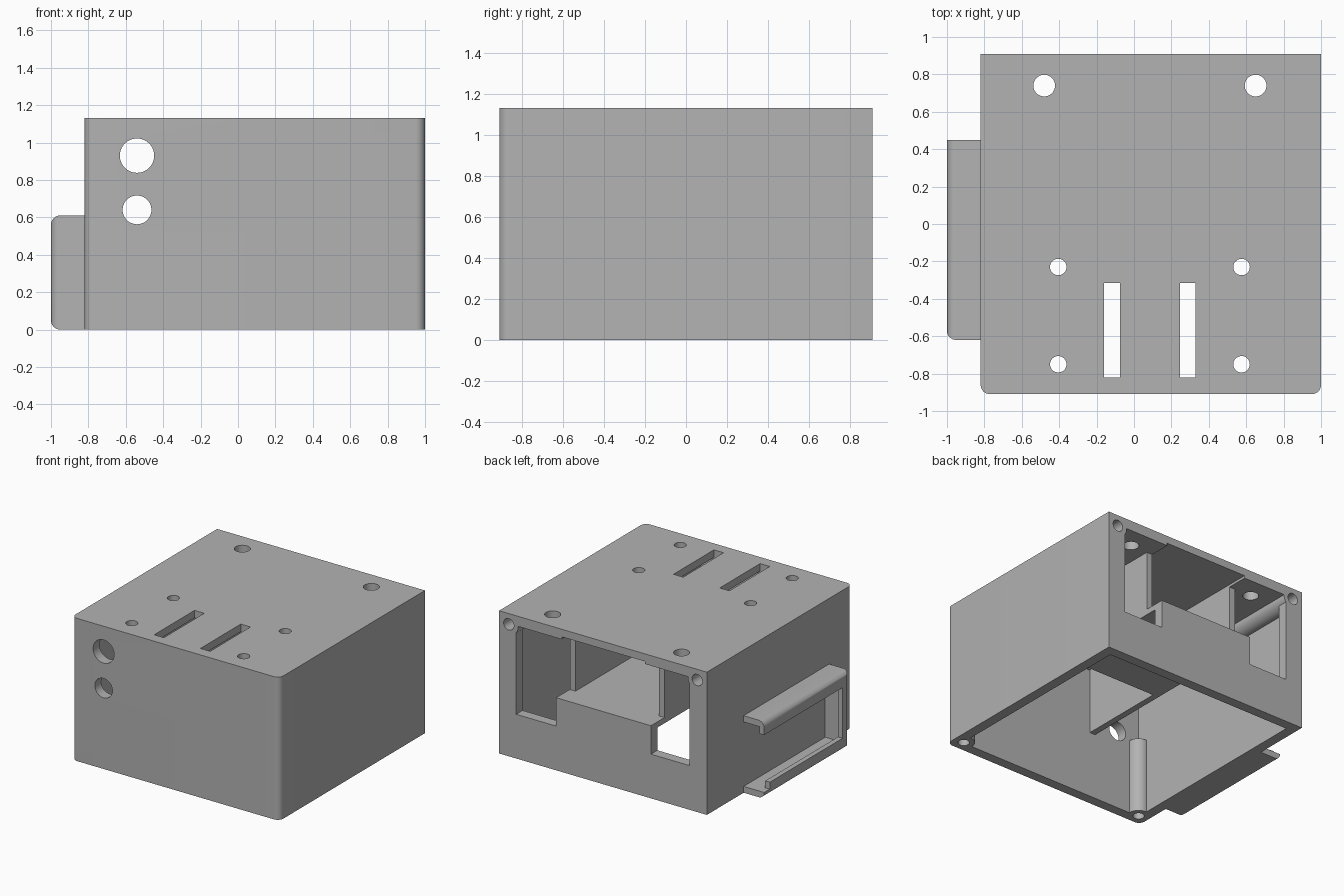
import bpy, bmesh, math
from mathutils import Matrix, Vector

if "Cube" in bpy.data.objects:
    bpy.data.objects.remove(bpy.data.objects["Cube"])

grey = bpy.data.materials.new("plain grey")
grey.diffuse_color = (0.45, 0.45, 0.45, 1)
grey.use_nodes = True
grey.node_tree.nodes["Principled BSDF"].inputs["Base Color"].default_value = grey.diffuse_color


def finish(bm, name):
    bmesh.ops.recalc_face_normals(bm, faces=bm.faces)
    me = bpy.data.meshes.new(name)
    bm.to_mesh(me)
    bm.free()
    me.materials.append(grey)
    ob = bpy.data.objects.new(name, me)
    bpy.context.collection.objects.link(ob)
    return ob


def box(name, x, y, z, rounded=None, r=0.05):
    """Box from ranges; edges whose midpoint passes the rule are rounded."""
    bm = bmesh.new()
    bmesh.ops.create_cube(bm, size=1)
    for v in bm.verts:
        v.co = Vector([a[0] if c < 0 else a[1] for c, a in zip(v.co, (x, y, z))])
    if rounded:
        es = [e for e in bm.edges if rounded((e.verts[0].co + e.verts[1].co) / 2)]
        bmesh.ops.bevel(bm, geom=es, offset=r, segments=8, profile=0.5, affect='EDGES')
    return finish(bm, name)


def rod(name, axis, centre, r, length):
    """Cylinder along an axis, centred on a point."""
    bm = bmesh.new()
    rot = Matrix() if axis == 'Z' else Matrix.Rotation(math.pi / 2, 4, 'X')
    bmesh.ops.create_cone(bm, cap_ends=True, segments=40, radius1=r, radius2=r,
                          depth=length, matrix=Matrix.Translation(centre) @ rot)
    return finish(bm, name)


def prism_y(name, pts, y0, y1):
    """Outline in x and z, extruded along y."""
    bm = bmesh.new()
    f = bm.faces.new([bm.verts.new((x, y0, z)) for x, z in pts])
    ext = bmesh.ops.extrude_face_region(bm, geom=[f])
    for v in ext['geom']:
        if isinstance(v, bmesh.types.BMVert):
            v.co.y = y1
    return finish(bm, name)


def combine(target, tool, op):
    m = target.modifiers.new(op, 'BOOLEAN')
    m.operation, m.solver, m.object = op, 'EXACT', tool
    bpy.context.view_layer.objects.active = target
    bpy.ops.object.modifier_apply(modifier=m.name)
    bpy.data.objects.remove(tool, do_unlink=True)


X0, X1, Y, H = -0.82, 1.0, 0.91, 1.13

# Outer shell, rounded at the front corners, open underneath
case = box("enclosure", (X0, X1), (-Y, Y), (0, H),
           lambda m: m.y < -0.9 and abs(m.z - H / 2) < 0.01)
combine(case, box("cavity", (-0.74, 0.92), (-0.83, 0.83), (-0.1, 1.05)), 'DIFFERENCE')
combine(case, box("roof_groove", (-0.28, 0.45), (-0.82, 0.82), (0.9, 1.07)), 'DIFFERENCE')

# Stepped opening in the back wall
opening = [(-0.67, 0.35), (-0.33, 0.35), (-0.33, 0.575), (0.50, 0.575), (0.50, 0.35),
           (0.85, 0.35), (0.85, 1.05), (0.45, 1.05), (0.45, 1.07), (-0.28, 1.07),
           (-0.28, 1.05), (-0.67, 1.05)]
combine(case, prism_y("back_opening", opening, 0.80, 1.0), 'DIFFERENCE')

# Inner channel: two partitions and a shelf
for x in (-0.33, 0.45):
    combine(case, box("partition", (x, x + 0.05), (-0.86, 0.74), (0.53, 1.09)), 'UNION')
combine(case, box("shelf", (-0.33, 0.50), (-0.12, 0.85), (0.53, 0.575)), 'UNION')

# Corner screw posts with blind holes: upright in front, lying at the back
for x in (-0.735, 0.915):
    combine(case, rod("front_post", 'Z', (x, -0.825, 0.30), 0.082, 0.60), 'UNION')
    combine(case, rod("back_post", 'Y', (x, 0.61, 1.045), 0.082, 0.60), 'UNION')
for x in (-0.735, 0.915):
    combine(case, rod("front_screw_hole", 'Z', (x, -0.825, 0.20), 0.042, 0.60), 'DIFFERENCE')
    combine(case, rod("back_screw_hole", 'Y', (x, 0.71, 1.045), 0.045, 0.60), 'DIFFERENCE')

# Holes and slots in the roof
for x, y, r in [(-0.48, 0.74, 0.058), (0.65, 0.74, 0.058)] + \
               [(x, y, 0.044) for x in (-0.405, 0.575) for y in (-0.23, -0.75)]:
    combine(case, rod("roof_hole", 'Z', (x, y, 1.1), r, 0.3), 'DIFFERENCE')
for x in (-0.16, 0.245):
    combine(case, box("roof_slot", (x, x + 0.085), (-0.82, -0.315), (0.95, 1.3)), 'DIFFERENCE')

# Two round holes in the front wall
for z, r in ((0.93, 0.092), (0.64, 0.077)):
    combine(case, rod("front_hole", 'Y', (-0.54, -0.88, z), r, 0.3), 'DIFFERENCE')

# Side holder: rails with lips, closed in front and open at the back
holder = box("side_holder", (-1.0, -0.79), (-0.62, 0.45), (0, 0.61),
             lambda m: m.y < 0.4 and (m.x < -0.99 or (m.y < -0.61 and m.x < -0.99)))
combine(holder, box("holder_cavity", (-0.96, X0), (-0.57, 0.6), (0.05, 0.56)), 'DIFFERENCE')
combine(holder, box("holder_window", (-1.1, -0.9), (-0.53, 0.6), (0.105, 0.505)), 'DIFFERENCE')
combine(holder, box("lip_end", (-1.1, -0.9), (0.38, 0.6), (0.05, 0.2)), 'DIFFERENCE')
combine(case, holder, 'UNION')

# Smooth the round parts, keep hard edges
bpy.ops.object.select_all(action='DESELECT')
case.select_set(True)
bpy.context.view_layer.objects.active = case
bpy.ops.object.shade_smooth_by_angle(angle=math.radians(30))
